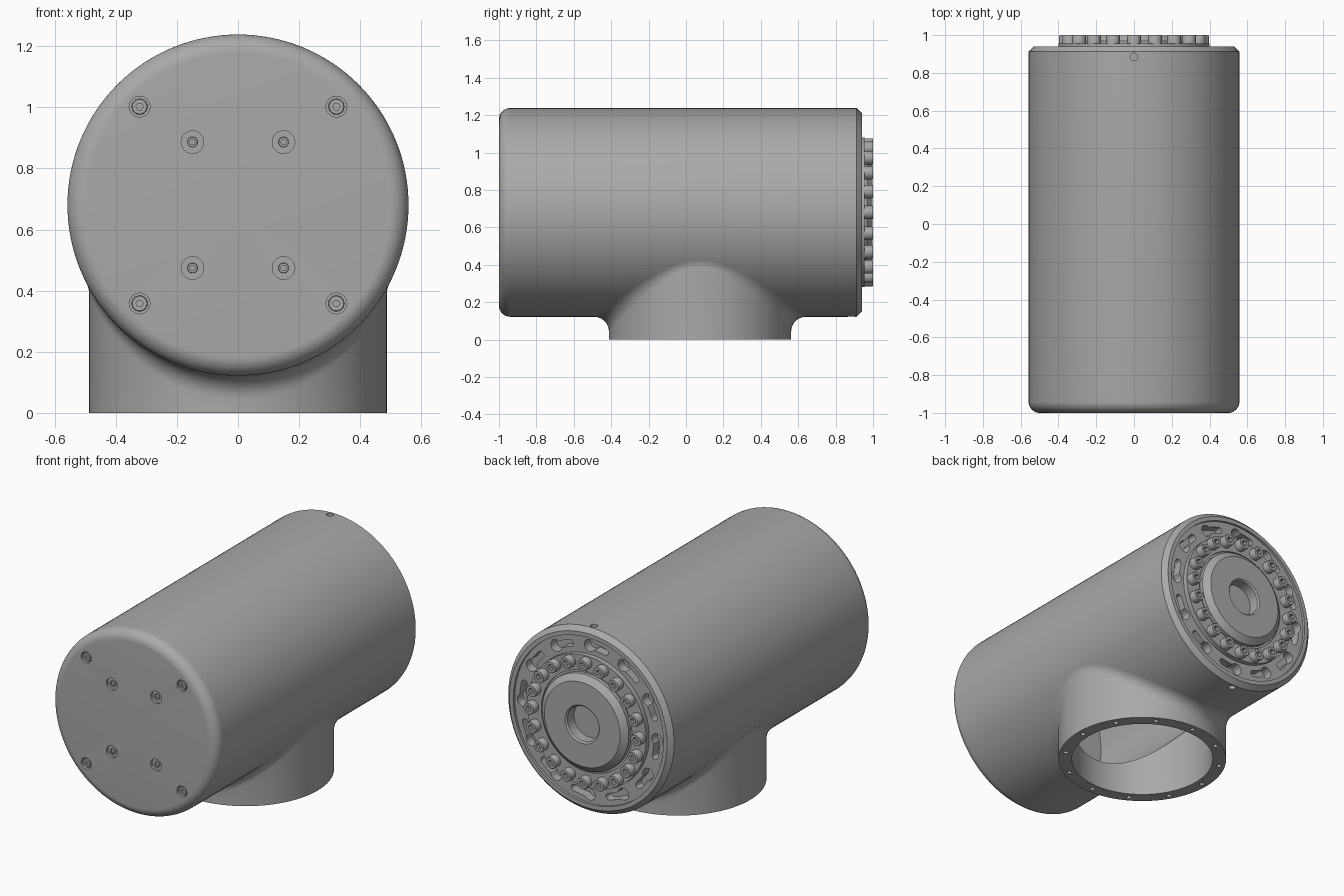
import bpy, bmesh, math
from mathutils import Vector

if "Cube" in bpy.data.objects:
    bpy.data.objects.remove(bpy.data.objects["Cube"], do_unlink=True)

R, ZC = 0.558, 0.68                # housing radius and axis height
NECK_R, BORE, NECK_Y = 0.487, 0.41, 0.075
FILLET = 0.08
TAU = math.tau

metal = bpy.data.materials.new("satin grey metal")
metal.use_nodes = True
metal.diffuse_color = (0.4, 0.4, 0.4, 1)
metal.node_tree.nodes["Principled BSDF"].inputs["Base Color"].default_value = (0.4, 0.4, 0.4, 1)


def make(name, bm, loc=(0, 0, 0)):
    bmesh.ops.remove_doubles(bm, verts=bm.verts, dist=1e-5)
    bmesh.ops.recalc_face_normals(bm, faces=bm.faces)
    mesh = bpy.data.meshes.new(name)
    bm.to_mesh(mesh)
    bm.free()
    mesh.materials.append(metal)
    obj = bpy.data.objects.new(name, mesh)
    obj.location = loc
    bpy.context.collection.objects.link(obj)
    return obj


def activate(obj):
    bpy.ops.object.select_all(action='DESELECT')
    obj.select_set(True)
    bpy.context.view_layer.objects.active = obj


def smooth(obj):
    activate(obj)
    bpy.ops.object.shade_smooth_by_angle(angle=math.radians(30))


def cut(obj, cutter):
    activate(obj)
    mod = obj.modifiers.new("cut", 'BOOLEAN')
    mod.object, mod.operation, mod.solver = cutter, 'DIFFERENCE', 'EXACT'
    bpy.ops.object.modifier_apply(modifier=mod.name)
    bpy.data.objects.remove(cutter, do_unlink=True)


def loft(bm, rings, closed=False):
    """Skin a list of closed rings of points."""
    rows = [[bm.verts.new(p) for p in ring] for ring in rings]
    pairs = list(zip(rows, rows[1:])) + ([(rows[-1], rows[0])] if closed else [])
    for a, b in pairs:
        for i in range(len(a)):
            j = (i + 1) % len(a)
            bm.faces.new((a[i], a[j], b[j], b[i]))


def lathe(name, profile, segs=128, hexed=(), loc=(0, 0, ZC)):
    """Turn (radius, y) points about the y axis; hexed rows become hexagons."""
    rings = []
    for k, (r, y) in enumerate(profile):
        ring = []
        for i in range(segs):
            t = TAU * i / segs
            q = r
            if k in hexed:
                q = r * math.cos(math.pi / 6) / math.cos(t % (TAU / 6) - math.pi / 6)
            ring.append((q * math.cos(t), y, q * math.sin(t)))
        rings.append(ring)
    bm = bmesh.new()
    loft(bm, rings)
    # Drop the zero-area faces that touch the axis
    bmesh.ops.dissolve_degenerate(bm, dist=1e-6, edges=bm.edges)
    return make(name, bm, loc)


def pins(name, spots, r, lo, hi, axis, segs=24):
    """Group of cylinders used as one cutter, running along y or z."""
    bm = bmesh.new()
    for a, b in spots:
        rings = []
        for h in (lo, hi):
            circle = [(a + r * math.cos(TAU * i / segs), b + r * math.sin(TAU * i / segs))
                      for i in range(segs)]
            rings.append([(u, h, v) if axis == 'y' else (u, v, h) for u, v in circle])
        loft(bm, rings)
        bmesh.ops.holes_fill(bm, edges=[e for e in bm.edges if e.is_boundary], sides=0)
    obj = make(name, bm)
    obj.hide_render = True
    return obj


# Hollow main housing: rounded front, chamfered back rim
edge = 0.06
corner = [(R - edge + edge * math.sin(a), -1 + edge - edge * math.cos(a))
          for a in (math.pi / 2 * i / 10 for i in range(11))]
housing = lathe("housing", [(0, -1)] + corner +
                [(R, 0.912), (0.53, 0.94), (0.505, 0.94), (0.505, -0.9), (0, -0.9)])
cut(housing, pins("neck_cutter", [(0, NECK_Y)], BORE + 0.004, -0.1, ZC, 'z', 96))

# Counterbores for the front screws
outer_spots = [(sx * 0.322, ZC + sz * 0.322) for sx in (-1, 1) for sz in (-1, 1)]
inner_spots = [(sx * 0.149, ZC + sz * 0.206) for sx in (-1, 1) for sz in (-1, 1)]
cut(housing, pins("outer_bores", outer_spots, 0.034, -1.1, -0.975, 'y'))
cut(housing, pins("inner_bores", inner_spots, 0.037, -1.1, -0.985, 'y'))
# Set-screw holes at the top and bottom near the back
cut(housing, pins("top_hole", [(0, 0.885)], 0.02, ZC + R - 0.03, 1.4, 'z'))
cut(housing, pins("bottom_hole", [(0, 0.885)], 0.02, 0, ZC - R + 0.03, 'z'))
smooth(housing)

# Neck with a rolling-ball fillet into the housing
columns = []
for i in range(128):
    t = TAU * i / 128
    d = Vector((math.cos(t), math.sin(t), 0))
    base = Vector((0, NECK_Y, 0))
    c = base + d * (NECK_R + FILLET)
    c.z = ZC - math.sqrt((R + FILLET) ** 2 - c.x ** 2)
    to_neck = -d
    to_body = Vector((-c.x, 0, ZC - c.z)).normalized()
    col = [base + d * BORE, base + d * NECK_R]
    col += [c + to_neck.slerp(to_body, k / 8) * FILLET for k in range(9)]
    top = base + d * BORE
    top.z = ZC - math.sqrt(0.505 ** 2 - top.x ** 2)
    columns.append(col + [top])
bm = bmesh.new()
loft(bm, columns, closed=True)
neck = make("neck", bm)
bolt_circle = [(0.451 * math.cos(TAU * i / 12), NECK_Y + 0.451 * math.sin(TAU * i / 12))
               for i in range(12)]
cut(neck, pins("neck_bolt_holes", bolt_circle, 0.014, -0.05, 0.05, 'z', 16))
smooth(neck)

# Rear plate with a ring of keyhole slots
plate = lathe("rear_plate", [(0, 0.84), (0.508, 0.84), (0.508, 0.925), (0, 0.925)])
bm = bmesh.new()
slot_r, big, small, length = 0.452, 0.036, 0.02, 0.105
for n in range(12):
    above, below = [], []
    for k in range(25):
        s = -big + (length + big + small) * (0.5 - 0.5 * math.cos(math.pi * k / 24))
        w = math.sqrt(max(big ** 2 - s ** 2, 0))
        if s > 0:
            tip = max(s - length, 0)
            w = max(w, math.sqrt(max(small ** 2 - tip ** 2, 0)))
        w = max(w, 0.001)
        t = TAU * n / 12 + s / slot_r
        above.append((t, slot_r + w))
        below.append((t, slot_r - w))
    outline = above + below[::-1]
    loft(bm, [[(q * math.cos(t), y, q * math.sin(t)) for t, q in outline] for y in (0.87, 1.0)])
    bmesh.ops.holes_fill(bm, edges=[e for e in bm.edges if e.is_boundary], sides=0)
slots = make("slot_cutter", bm, (0, 0, ZC))
slots.hide_render = True
cut(plate, slots)
smooth(plate)

# Output flange with chamfered centre boss and bore
flange = lathe("output_flange", [(0, 0.8), (0.40, 0.8), (0.40, 0.955), (0.305, 0.955),
                                 (0.305, 0.945), (0.292, 0.945), (0.292, 0.968), (0.255, 0.998),
                                 (0.115, 0.998), (0.106, 0.989), (0.106, 0.82), (0, 0.82)])
smooth(flange)


def screws(name, spots, y, facing, r, height, socket):
    """Socket-head screws sharing one mesh; facing is +1 for back, -1 for front."""
    profile = [(0, 0), (r, 0), (r, height * 0.9), (r * 0.92, height),
               (socket, height), (socket, height * 0.5), (0, height * 0.5)]
    first = lathe(name, [(q, h * facing) for q, h in profile], 24, (4, 5), (0, 0, 0))
    smooth(first)
    for k, (x, z) in enumerate(spots):
        obj = first if k == 0 else first.copy()
        if k:
            bpy.context.collection.objects.link(obj)
        obj.location = (x, y, z)


ring = [(0.36 * math.cos(TAU * i / 20), ZC + 0.36 * math.sin(TAU * i / 20)) for i in range(20)]
screws("flange_screw", ring, 0.95, 1, 0.036, 0.05, 0.019)
screws("front_outer_screw", outer_spots, -0.974, -1, 0.026, 0.022, 0.012)
screws("front_inner_screw", inner_spots, -0.984, -1, 0.017, 0.01, 0.010)
